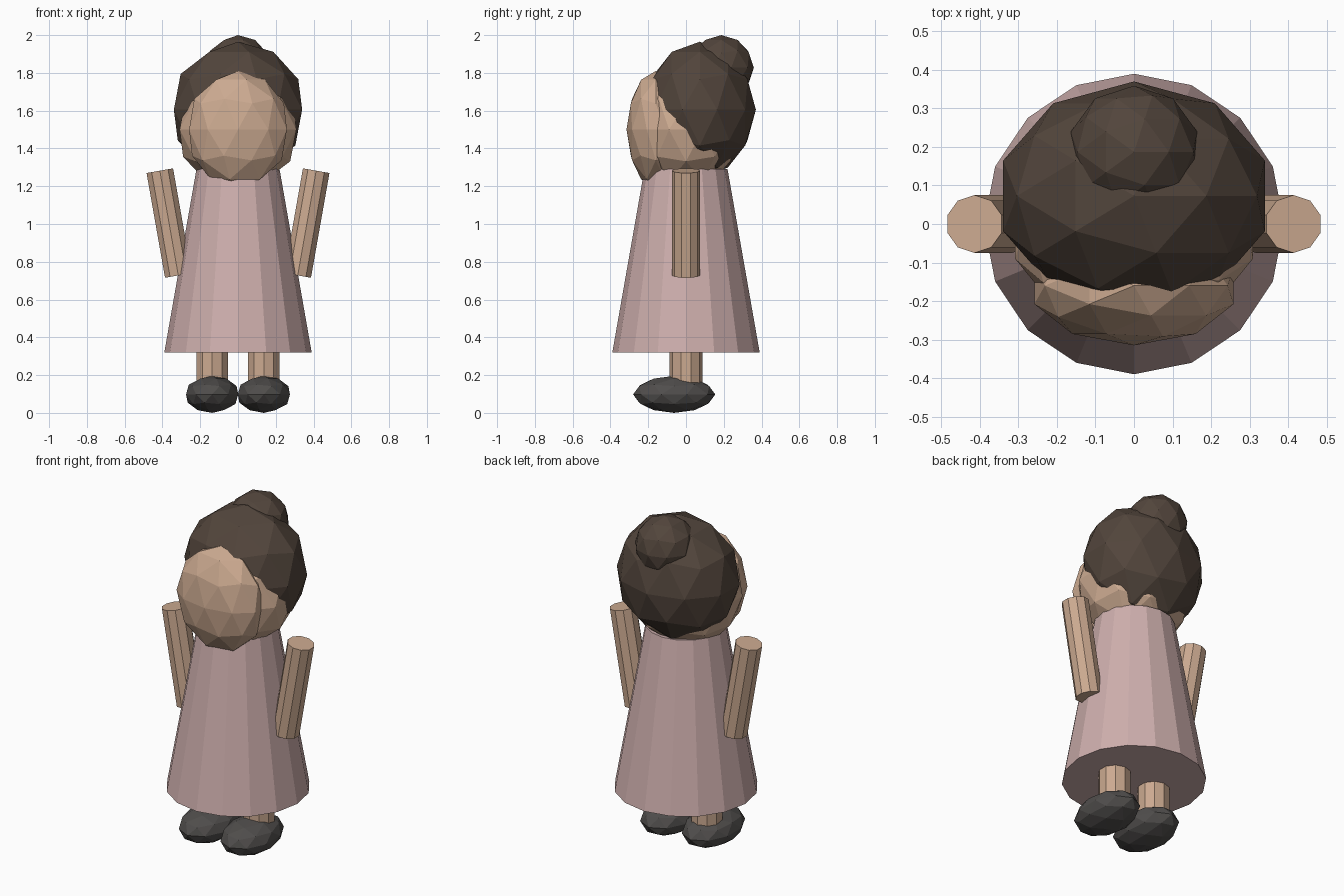
import bpy
from math import radians

if "Cube" in bpy.data.objects:
    bpy.data.objects.remove(bpy.data.objects["Cube"])


def material(name, rgb):
    m = bpy.data.materials.new(name)
    m.diffuse_color = (*rgb, 1)
    m.use_nodes = True
    m.node_tree.nodes["Principled BSDF"].inputs["Base Color"].default_value = m.diffuse_color
    return m


SKIN = material("skin", (0.60, 0.40, 0.28))
PINK = material("pink_cloth", (0.62, 0.43, 0.42))
BROWN = material("brown_hair", (0.085, 0.06, 0.045))
DARK = material("dark_leather", (0.08, 0.075, 0.072))


def finish(name, mat):
    ob = bpy.context.object
    ob.name = ob.data.name = name
    ob.data.materials.append(mat)
    return ob


def ball(name, mat, loc, radii):
    """Faceted ellipsoid."""
    bpy.ops.mesh.primitive_ico_sphere_add(subdivisions=2, radius=1, location=loc)
    ob = finish(name, mat)
    ob.scale = radii
    return ob


def rod(name, mat, loc, radius, length, tilt=0):
    """Ten-sided cylinder, tilted sideways."""
    bpy.ops.mesh.primitive_cylinder_add(vertices=10, radius=radius, depth=length,
                                        location=loc, rotation=(0, tilt, 0))
    return finish(name, mat)


# Dress
bpy.ops.mesh.primitive_cone_add(vertices=16, radius1=0.39, radius2=0.22,
                                depth=0.97, location=(0, 0, 0.805))
finish("dress", PINK)

# Head, face, hair and bun
ball("head", SKIN, (0, 0, 1.5), (0.325, 0.29, 0.32))
ball("face", SKIN, (0, -0.16, 1.5), (0.272, 0.155, 0.31))
ball("hair", BROWN, (0, 0.073, 1.605), (0.357, 0.297, 0.36))
ball("hair_bun", BROWN, (0, 0.187, 1.828), (0.172, 0.172, 0.172))

# Limbs and shoes on both sides
for side, s in (("left", -1), ("right", 1)):
    rod(side + "_arm", SKIN, (s * 0.365, 0, 1.005), 0.075, 0.563, s * radians(10))
    rod(side + "_leg", SKIN, (s * 0.137, 0, 0.235), 0.088, 0.29)
    ball(side + "_shoe", DARK, (s * 0.137, -0.0625, 0.098), (0.145, 0.2175, 0.098))
